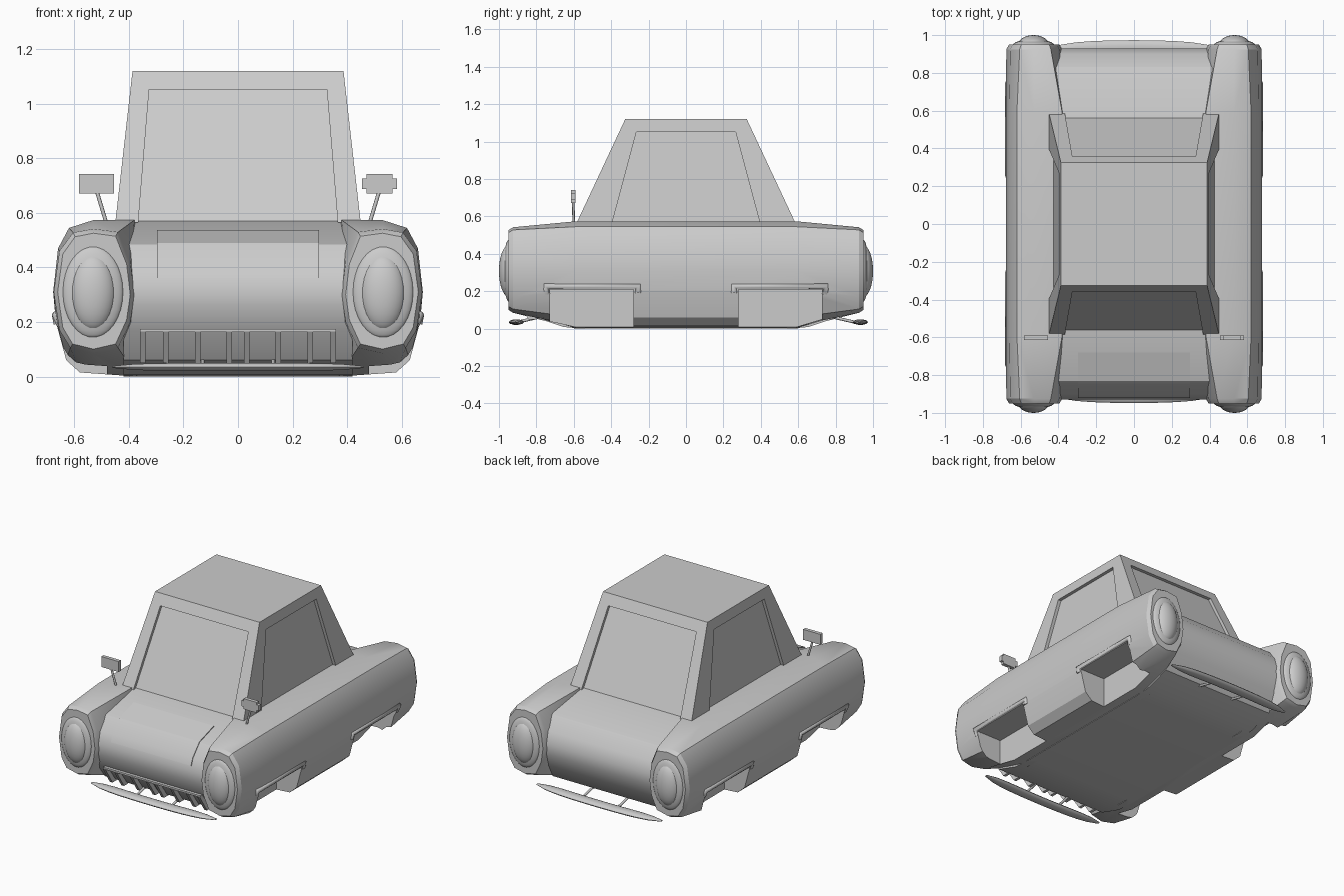
import bpy, bmesh, math
from mathutils import Vector

if "Cube" in bpy.data.objects:
    bpy.data.objects.remove(bpy.data.objects["Cube"])


def finish(bm, name, angle=30):
    bmesh.ops.recalc_face_normals(bm, faces=bm.faces)
    me = bpy.data.meshes.new(name)
    bm.to_mesh(me)
    bm.free()
    ob = bpy.data.objects.new(name, me)
    bpy.context.collection.objects.link(ob)
    if angle:
        smooth(ob, angle)
    return ob


def smooth(ob, angle):
    bpy.ops.object.select_all(action='DESELECT')
    ob.select_set(True)
    bpy.context.view_layer.objects.active = ob
    bpy.ops.object.shade_smooth_by_angle(angle=math.radians(angle))


def loft(name, rings, angle=30):
    bm = bmesh.new()
    vs = [[bm.verts.new(p) for p in r] for r in rings]
    n = len(rings[0])
    for a, b in zip(vs, vs[1:]):
        for i in range(n):
            j = (i + 1) % n
            bm.faces.new((a[i], a[j], b[j], b[i]))
    bm.faces.new(vs[0])
    bm.faces.new(vs[-1])
    return finish(bm, name, angle)


def box(bm, lo, hi):
    r = bmesh.ops.create_cube(bm, size=1)
    for v in r['verts']:
        v.co = [l + (h - l) * (c + .5) for l, h, c in zip(lo, hi, v.co)]


def ellipsoid(name, c, s):
    bm = bmesh.new()
    bmesh.ops.create_uvsphere(bm, u_segments=32, v_segments=16, radius=1)
    for v in bm.verts:
        v.co = [a + b * q for a, b, q in zip(c, s, v.co)]
    return finish(bm, name, 40)


def tube(name, pts, r):
    cu = bpy.data.curves.new(name, 'CURVE')
    cu.dimensions = '3D'
    cu.bevel_depth = r
    cu.bevel_resolution = 2
    cu.use_fill_caps = True
    sp = cu.splines.new('POLY')
    sp.points.add(len(pts) - 1)
    for p, q in zip(sp.points, pts):
        p.co = (*q, 1)
    ob = bpy.data.objects.new(name, cu)
    bpy.context.collection.objects.link(ob)


# central body: profile of one end in (y, z), mirrored to the other end
nose = [(-.55, .573), (-.83, .485), (-.9, .405), (-.928, .33), (-.925, .26),
        (-.89, .17), (-.81, .06), (-.65, .008), (-.5, 0)]
prof = nose + [(-y, z) for y, z in reversed(nose)]
loft("center_body", [[(x, y, z) for y, z in prof] for x in (-.42, .42)])

# side pods with open wheel wells
mid = [(.38, .574), (.53, .574), (.62, .545), (.66, .47), (.678, .31), (.668, .2),
       (.63, .06), (.58, .015), (.37, 0), (.36, .2), (.36, .3), (.36, .42)]
end = [(.44, .53), (.53, .542), (.605, .528), (.655, .46), (.676, .31), (.655, .17),
       (.615, .105), (.53, .085), (.44, .105), (.395, .2), (.38, .3), (.395, .42)]
cap = [(.53 + (x - .53) * .9, .31 + (z - .31) * .93) for x, z in end]
for s, side in ((-1, "left"), (1, "right")):
    st = [(-.95, cap), (-.925, end), (-.59, mid), (.59, mid), (.925, end), (.95, cap)]
    pod = loft(side + "_fender", [[(s * x, y, z) for x, z in r] for y, r in st], 0)
    bm = bmesh.new()
    for f in (-1, 1):
        y0, y1 = sorted((f * .28, f * .728))
        x0, x1 = sorted((s * .48, s * .9))
        box(bm, (x0, y0, -.2), (x1, y1, .208))
    cut = finish(bm, "well_cutter", 0)
    cut.hide_render = True
    mod = pod.modifiers.new("wells", 'BOOLEAN')
    mod.operation = 'DIFFERENCE'
    mod.object = cut
    bpy.context.view_layer.objects.active = pod
    bpy.ops.object.modifier_apply(modifier="wells")
    bpy.data.objects.remove(cut)
    smooth(pod, 28)

    # wheel arch trims
    for f, e in ((-1, "front"), (1, "rear")):
        tube(f"{side}_{e}_arch_trim",
             [(s * .655, f * .257, .195), (s * .662, f * .257, .228),
              (s * .662, f * .745, .228), (s * .645, f * .745, .19)], .021)
        # stacked oval lights
        ellipsoid(f"{side}_{e}_light_ring", (s * .532, f * .945, .31), (.112, .032, .168))
        ellipsoid(f"{side}_{e}_light_lens", (s * .532, f * .945, .308), (.084, .055, .14))

    # wing mirror
    bm = bmesh.new()
    box(bm, (.455, -.614, .672), (.583, -.59, .742))
    for v in bm.verts:
        v.co.x *= s
    bmesh.ops.bevel(bm, geom=[e for e in bm.edges if abs(e.verts[0].co.y - e.verts[1].co.y) > .01],
                    offset=.016, segments=2, affect='EDGES')
    finish(bm, side + "_mirror")
    tube(side + "_mirror_stalk", [(s * .482, -.6, .56), (s * .518, -.603, .68)], .007)

# cabin: each wall has a recessed window that reaches down to the beltline
ZB, ZT, ZW = .565, 1.12, 1.052
B, T = (.45, .585), (.387, .325)
bm = bmesh.new()


def quad(*p):
    bm.faces.new([bm.verts.new(q) for q in p])


for k in range(4):
    front = k % 2 == 0
    s = -1 if k < 2 else 1
    a = 1 if front else 0
    wb, wt = (.366, .326) if front else (.395, .265)

    def pt(u, z, depth=0):
        t = (z - ZB) / (ZT - ZB)
        d = B[a] + (T[a] - B[a]) * t - depth
        return (u, s * d, z) if front else (s * d, u, z)
    ob, ot = B[1 - a], T[1 - a]
    D = .022
    o = [pt(-ob, ZB), pt(-ot, ZT), pt(ot, ZT), pt(ob, ZB)]
    w = [pt(-wb, ZB), pt(-wt, ZW), pt(wt, ZW), pt(wb, ZB)]
    g = [pt(-wb, ZB, D), pt(-wt, ZW, D), pt(wt, ZW, D), pt(wb, ZB, D)]
    for i in range(3):
        quad(o[i], o[i + 1], w[i + 1], w[i])
        quad(w[i], w[i + 1], g[i + 1], g[i])
    quad(*g)
quad(*[(x * T[0], y * T[1], ZT) for x, y in ((-1, -1), (1, -1), (1, 1), (-1, 1))])
bmesh.ops.remove_doubles(bm, verts=bm.verts, dist=.0005)
finish(bm, "cabin", 0)

# hood panel, slightly raised above the nose
hood = [(-.68, .538), (-.832, .49), (-.904, .409), (-.922, .362),
        (-.905, .36), (-.88, .4), (-.82, .475), (-.68, .525)]
loft("hood_panel", [[(x, y, z) for y, z in hood] for x in (-.297, .297)])

# grille ribs and top rail
bm = bmesh.new()
for x in (-.35, -.265, -.148, -.032, .032, .148, .265, .35):
    r = bmesh.ops.create_cube(bm, size=1)
    for v in r['verts']:
        t = v.co.z + .5
        v.co = (x + v.co.x * .02, -.82 - .075 * t + v.co.y * .045, .05 + .115 * t)
box(bm, (-.36, -.912, .163), (.36, -.86, .175))
finish(bm, "grille", 0)

# bumpers: bowed flat bars on two arms each
for f, c, e in ((-1, .91, "front"), (1, .935, "rear")):
    rings = []
    for i in range(13):
        u = -1 + i / 6
        k = 1 - .75 * abs(u) ** 6
        rings.append([(u * .46, f * (c - .02 * u * u + .038 * k * math.cos(q * math.pi / 5)),
                       .035 + .015 * k * math.sin(q * math.pi / 5)) for q in range(10)])
    loft(e + "_bumper", rings, 50)
    for s in (-1, 1):
        tube(f"{e}_bumper_arm", [(s * .13, f * .9, .035), (s * .13, f * .77, .065)], .008)
